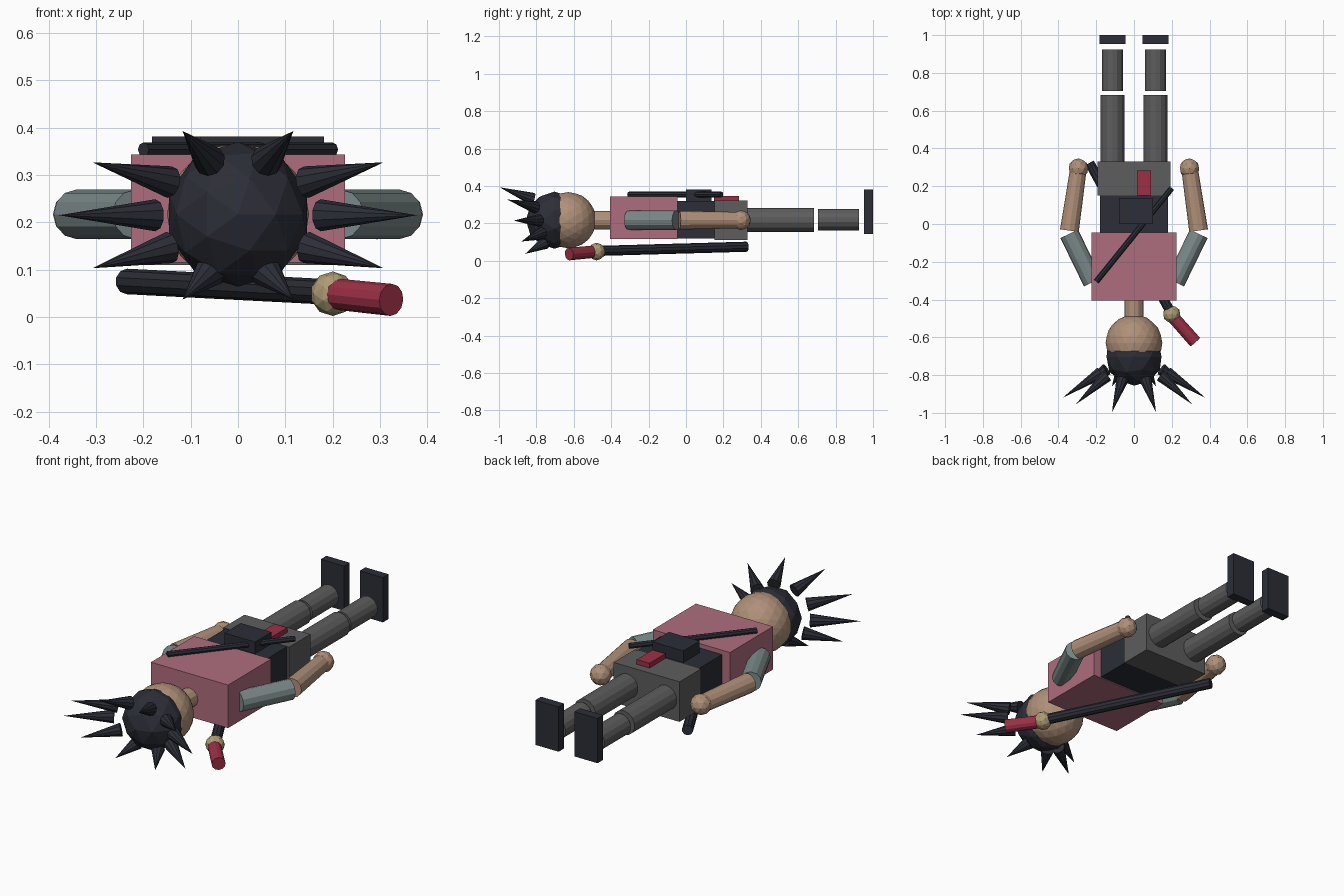
import bpy, math
from mathutils import Vector

def mat(name, rgb):
    m = bpy.data.materials.new(name)
    m.diffuse_color = (*rgb, 1)
    return m

DARK = mat("charcoal", (0.025, 0.027, 0.038))
PINK = mat("dusty_pink", (0.43, 0.155, 0.21))
SKIN = mat("skin", (0.43, 0.28, 0.19))
GREY = mat("trouser_grey", (0.11, 0.11, 0.11))
SLEEVE = mat("sleeve_grey", (0.2, 0.25, 0.25))
RED = mat("crimson", (0.33, 0.03, 0.06))
GOLD = mat("brass", (0.42, 0.33, 0.18))

def finish(name, material):
    o = bpy.context.object
    o.name = name
    o.data.materials.append(material)
    return o

def box(name, lo, hi, material):
    lo, hi = Vector(lo), Vector(hi)
    bpy.ops.mesh.primitive_cube_add(size=1, location=(lo + hi) / 2)
    o = finish(name, material)
    o.scale = hi - lo

def rod(name, a, b, r1, r2, material, sides=12):
    a, b = Vector(a), Vector(b)
    d = b - a
    bpy.ops.mesh.primitive_cone_add(vertices=sides, radius1=r1, radius2=r2, depth=d.length,
                                    location=(a + b) / 2,
                                    rotation=d.to_track_quat('Z', 'Y').to_euler())
    finish(name, material)

def ball(name, c, r, material, sub=2):
    bpy.ops.mesh.primitive_ico_sphere_add(subdivisions=sub, radius=r, location=c,
                                          rotation=(math.pi / 2, 0, 0))
    finish(name, material)

# head, hair and neck
ball("head", (0, -0.63, 0.217), 0.15, SKIN, 3)
ball("hair_cap", (0, -0.703, 0.217), 0.153, DARK, 2)
rod("neck", (0, -0.52, 0.217), (0, -0.40, 0.217), 0.05, 0.05, SKIN)

# torso
box("chest", (-0.226, -0.406, 0.115), (0.226, -0.045, 0.343), PINK)
box("waist", (-0.18, -0.045, 0.12), (0.18, 0.152, 0.32), DARK)
box("hips", (-0.193, 0.152, 0.11), (0.193, 0.33, 0.322), GREY)

# belt details and shoulder strap
box("pouch", (-0.08, 0.0, 0.31), (0.10, 0.137, 0.382), DARK)
box("red_tag", (0.015, 0.15, 0.315), (0.09, 0.284, 0.347), RED)
rod("strap", (0.2, 0.19, 0.354), (-0.2, -0.305, 0.354), 0.015, 0.015, DARK, 8)

# hair spikes: base and tip, mirrored
spikes = [((0.06, -0.82, 0.33), (0.117, -0.997, 0.393)),
          ((0.145, -0.805, 0.285), (0.308, -0.955, 0.327)),
          ((0.175, -0.787, 0.215), (0.378, -0.92, 0.215)),
          ((0.145, -0.77, 0.147), (0.308, -0.88, 0.103)),
          ((0.06, -0.755, 0.095), (0.117, -0.86, 0.037))]

for side, s in (("left", -1), ("right", 1)):
    for i, (a, b) in enumerate(spikes):
        rod(f"hair_spike_{side}_{i + 1}", (s * a[0], *a[1:]), (s * b[0], *b[1:]),
            0.034, 0, DARK, 10)
    # arm
    rod(f"upper_arm_{side}", (s * 0.218, -0.308, 0.217), (s * 0.343, -0.052, 0.217),
        0.052, 0.052, SLEEVE)
    rod(f"forearm_{side}", (s * 0.342, -0.035, 0.217), (s * 0.296, 0.28, 0.217),
        0.05, 0.044, SKIN)
    ball(f"hand_{side}", (s * 0.294, 0.294, 0.217), 0.053, SKIN, 2)
    # leg
    rod(f"thigh_{side}", (s * 0.114, 0.31, 0.219), (s * 0.114, 0.684, 0.219), 0.064, 0.064, GREY, 14)
    rod(f"shin_{side}", (s * 0.114, 0.705, 0.219), (s * 0.114, 0.925, 0.219), 0.057, 0.057, GREY, 14)
    box(f"foot_{side}", (s * 0.114 - 0.068, 0.953, 0.144), (s * 0.114 + 0.068, 1.0, 0.381), DARK)

# club carried behind the back
rod("club_shaft", (-0.235, 0.323, 0.075), (0.19, -0.46, 0.053), 0.027, 0.027, DARK, 10)
ball("club_collar", (0.2, -0.478, 0.049), 0.047, GOLD, 2)
rod("club_grip", (0.2, -0.485, 0.049), (0.324, -0.625, 0.036), 0.033, 0.034, RED)
